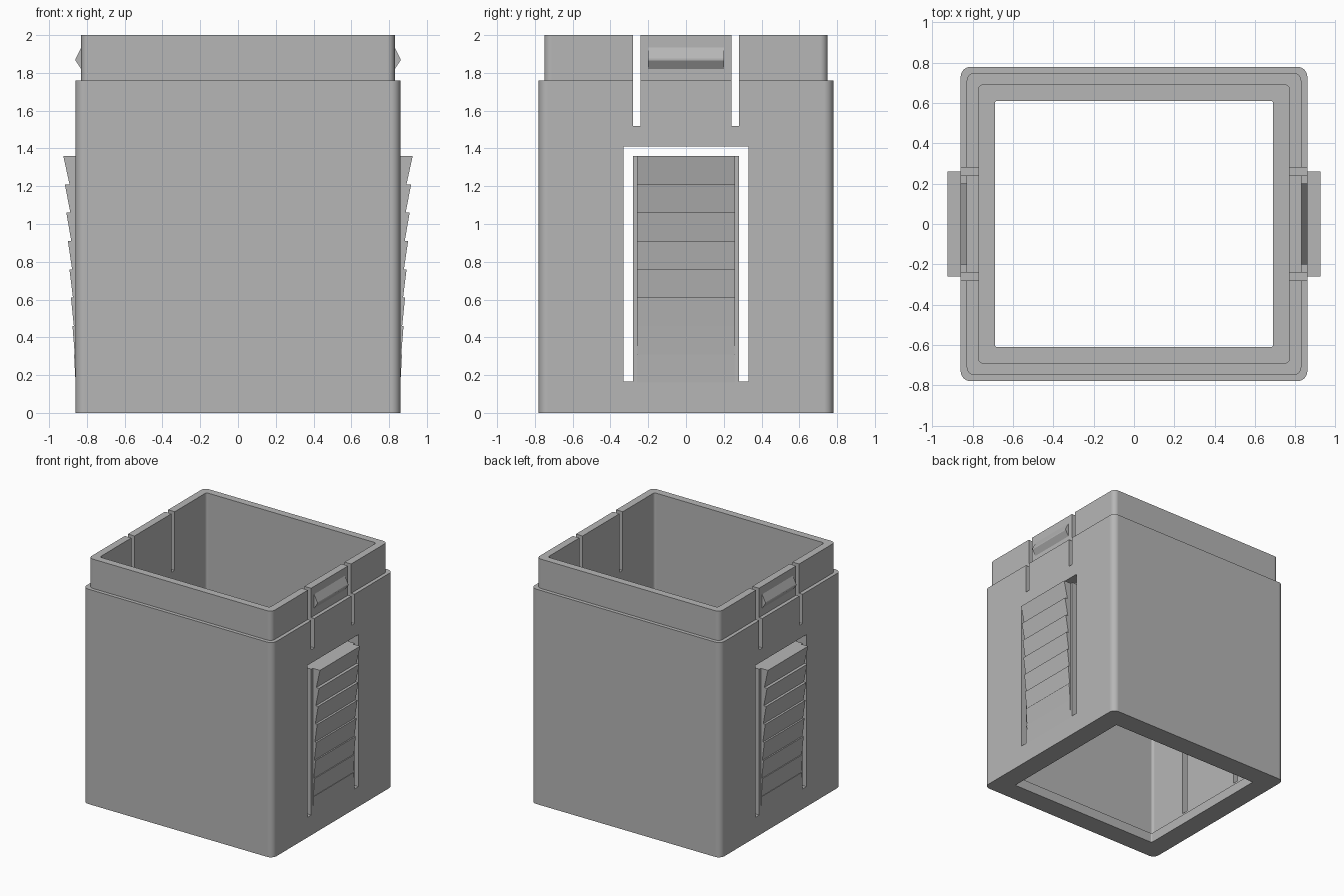
import bpy, bmesh, math
from mathutils import Vector

cube = bpy.data.objects.get("Cube")
if cube:
    bpy.data.objects.remove(cube, do_unlink=True)

grey = bpy.data.materials.new("matte_grey")
grey.use_nodes = True
colour = (0.47, 0.47, 0.47, 1)
grey.diffuse_color = colour
grey.node_tree.nodes["Principled BSDF"].inputs["Base Color"].default_value = colour


def make_object(name, bm):
    bmesh.ops.recalc_face_normals(bm, faces=bm.faces[:])
    mesh = bpy.data.meshes.new(name)
    bm.to_mesh(mesh)
    bm.free()
    mesh.materials.append(grey)
    obj = bpy.data.objects.new(name, mesh)
    bpy.context.collection.objects.link(obj)
    return obj


def activate(obj):
    bpy.ops.object.select_all(action='DESELECT')
    obj.select_set(True)
    bpy.context.view_layer.objects.active = obj


def rounded_ring(hx, hy, r, z, steps=8):
    """Rounded rectangle outline at height z."""
    points = []
    for i, (sx, sy) in enumerate(((1, 1), (-1, 1), (-1, -1), (1, -1))):
        for k in range(steps + 1):
            a = math.pi / 2 * (i + k / steps)
            points.append(Vector((sx * (hx - r) + r * math.cos(a),
                                  sy * (hy - r) + r * math.sin(a), z)))
    return points


def prism(name, profile, start, end):
    """Extrude a profile: each point is mapped to 3D by the start and end functions."""
    bm = bmesh.new()
    a = [bm.verts.new(start(*p)) for p in profile]
    b = [bm.verts.new(end(*p)) for p in profile]
    bm.faces.new(a)
    bm.faces.new(b[::-1])
    for i in range(len(a)):
        j = (i + 1) % len(a)
        bm.faces.new((a[i], a[j], b[j], b[i]))
    return make_object(name, bm)


def across_x(name, profile):
    return prism(name, profile, lambda y, z: (-1.2, y, z), lambda y, z: (1.2, y, z))


def along_y(name, profile, side, half):
    return prism(name, profile, lambda x, z: (side * x, -half, z),
                 lambda x, z: (side * x, half, z))


# Sleeve: outer wall, stepped lip, cavity and inward bottom flange
sections = [(0.86, 0.78, 0.05, 0), (0.86, 0.78, 0.05, 1.76),
            (0.83, 0.75, 0.04, 1.76), (0.83, 0.75, 0.04, 2),
            (0.77, 0.69, 0.02, 2), (0.77, 0.69, 0.02, 0.08),
            (0.69, 0.61, 0.01, 0.08), (0.69, 0.61, 0.01, 0)]
bm = bmesh.new()
rings = [[bm.verts.new(p) for p in rounded_ring(*s)] for s in sections]
for ring, following in zip(rings, rings[1:] + rings[:1]):
    for i in range(len(ring)):
        j = (i + 1) % len(ring)
        bm.faces.new((ring[i], ring[j], following[j], following[i]))
sleeve = make_object("sleeve", bm)

# Cutters: two lip slots and an inverted U around each spring tongue
cutters = [across_x("lip_slot_cutter", [(s * 0.24, 1.52), (s * 0.28, 1.52),
                                        (s * 0.28, 2.1), (s * 0.24, 2.1)])
           for s in (-1, 1)]
cutters.append(across_x("tongue_slot_cutter", [
    (-0.33, 0.165), (-0.28, 0.165), (-0.28, 1.36), (0.28, 1.36),
    (0.28, 0.165), (0.33, 0.165), (0.33, 1.41), (-0.33, 1.41)]))
activate(sleeve)
for cutter in cutters:
    mod = sleeve.modifiers.new("slot", 'BOOLEAN')
    mod.operation = 'DIFFERENCE'
    mod.solver = 'EXACT'
    mod.object = cutter
    bpy.ops.object.modifier_apply(modifier=mod.name)
    bpy.data.objects.remove(cutter, do_unlink=True)
bpy.ops.object.shade_smooth_by_angle(angle=math.radians(30))
weighted = sleeve.modifiers.new("flat_walls", 'WEIGHTED_NORMAL')
weighted.keep_sharp = True

# Ratchet teeth growing towards the top of each tongue, and the snap bumps
base, pitch, count = 0.16, 0.15, 8
teeth = [(0.84, base)]
for n in range(count + 1):
    z = base + n * pitch
    if n < count:
        teeth.append((0.86 + 0.032 * n / (count - 1), z))
    if n > 0:
        teeth.insert(-1 if n < count else len(teeth), (0.86 + 0.065 * n / count, z))
# Order each step as valley then tip while climbing
teeth = [(0.84, base), (0.86, base)]
for n in range(1, count + 1):
    z = base + n * pitch
    teeth.append((0.86 + 0.065 * n / count, z))
    if n < count:
        teeth.append((0.86 + 0.032 * n / (count - 1), z))
teeth.append((0.84, base + count * pitch))
bump = [(0.82, 1.82), (0.83, 1.82), (0.86, 1.865), (0.86, 1.875),
        (0.83, 1.935), (0.82, 1.935)]
for side, word in ((1, "left"), (-1, "right")):
    along_y(word + "_ratchet_teeth", teeth, side, 0.26)
    along_y(word + "_snap_bump", bump, side, 0.2)
